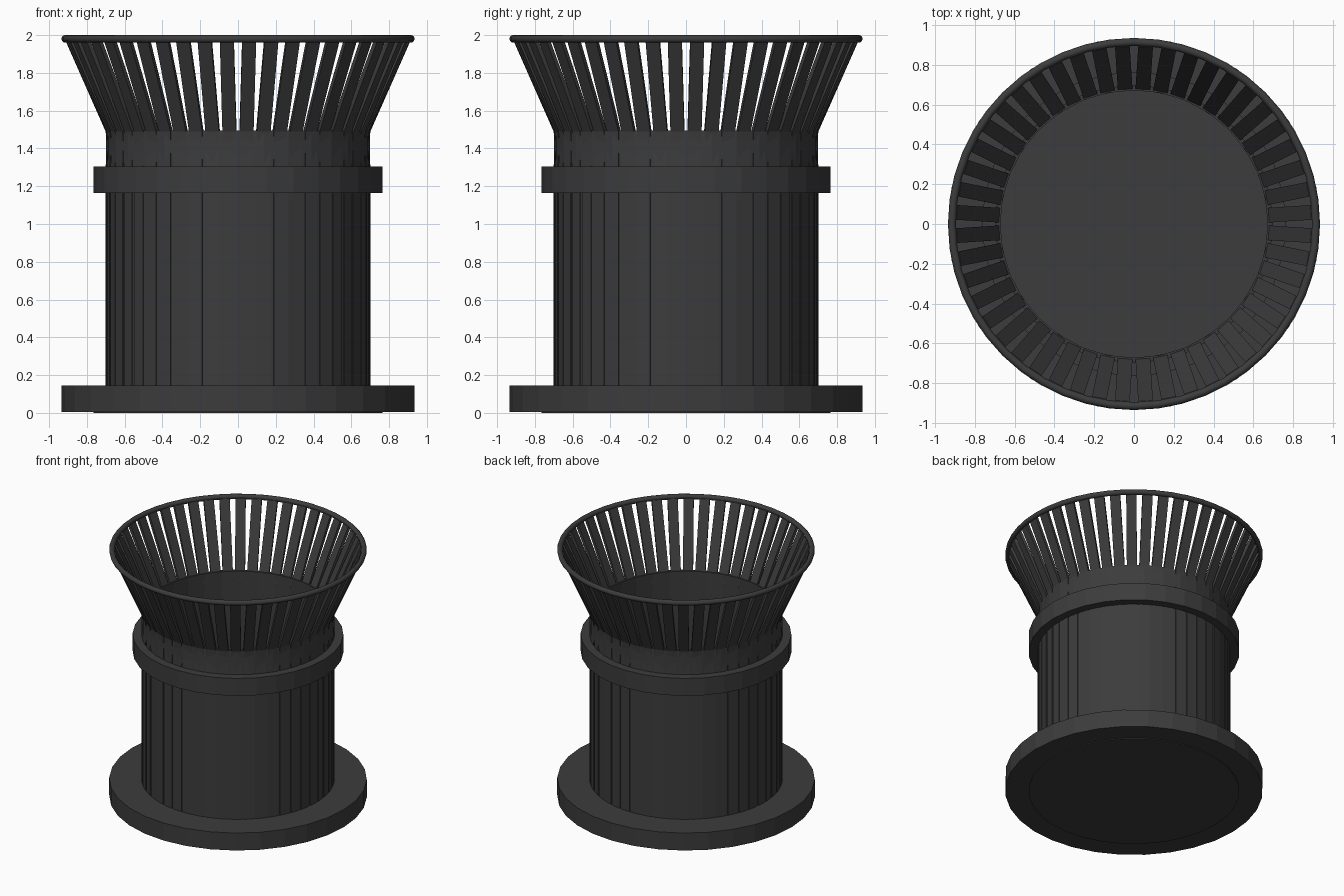
import bpy, bmesh, math

if "Cube" in bpy.data.objects:
    bpy.data.objects.remove(bpy.data.objects["Cube"])

mat = bpy.data.materials.new("dark_grey")
mat.diffuse_color = (0.045, 0.045, 0.045, 1)
mat.use_nodes = True
mat.node_tree.nodes["Principled BSDF"].inputs["Base Color"].default_value = mat.diffuse_color


def finish(name, bm, smooth=False):
    bmesh.ops.recalc_face_normals(bm, faces=bm.faces[:])
    me = bpy.data.meshes.new(name)
    bm.to_mesh(me)
    bm.free()
    me.materials.append(mat)
    for p in me.polygons:
        p.use_smooth = smooth
    ob = bpy.data.objects.new(name, me)
    bpy.context.collection.objects.link(ob)
    return ob


def disc(name, r, z0, z1, sides):
    bm = bmesh.new()
    rings = [[bm.verts.new((r * math.cos(2 * math.pi * i / sides),
                            r * math.sin(2 * math.pi * i / sides), z))
              for i in range(sides)] for z in (z0, z1)]
    for ring in rings:
        bm.faces.new(ring)
    for i in range(sides):
        j = (i + 1) % sides
        bm.faces.new((rings[0][i], rings[0][j], rings[1][j], rings[1][i]))
    return finish(name, bm)


def lathe(name, section, sides, smooth=False):
    """Revolve a closed (radius, z) section around z."""
    bm = bmesh.new()
    rings = [[bm.verts.new((r * math.cos(2 * math.pi * i / sides),
                            r * math.sin(2 * math.pi * i / sides), z))
              for r, z in section] for i in range(sides)]
    n = len(section)
    for i in range(sides):
        a, b = rings[i], rings[(i + 1) % sides]
        for k in range(n):
            m = (k + 1) % n
            bm.faces.new((a[k], b[k], b[m], a[m]))
    return finish(name, bm, smooth)


def tube(name, r_in, r_out, z0, z1, sides):
    return lathe(name, [(r_in, z0), (r_out, z0), (r_out, z1), (r_in, z1)], sides)


# Foot and base plate
disc("foot_pad", 0.765, 0.0, 0.03, 32)
disc("base_plate", 0.935, 0.006, 0.146, 32)

# Open inner liner and the band around the slats
tube("liner", 0.672, 0.699, 0.14, 1.495, 32)
tube("band", 0.69, 0.765, 1.165, 1.305, 32)

# Flared slats: upright below, leaning outwards above
COUNT, HALF = 48, 0.037
outer = [(0.70, 0.14), (0.70, 1.30), (0.694, 1.42), (0.70, 1.49), (0.915, 1.975)]
inner = [(r - 0.024, z) for r, z in outer]
bm = bmesh.new()
for s in range(COUNT):
    a = 2 * math.pi * (s + 0.5) / COUNT
    c, d = math.cos(a), math.sin(a)
    rows = [[bm.verts.new((r * c - w * d, r * d + w * c, z))
             for r, z, w in ((*i, -HALF), (*o, -HALF), (*o, HALF), (*i, HALF))]
            for o, i in zip(outer, inner)]
    bm.faces.new(rows[0])
    bm.faces.new(rows[-1])
    for p, q in zip(rows, rows[1:]):
        for k in range(4):
            m = (k + 1) % 4
            bm.faces.new((p[k], p[m], q[m], q[k]))
finish("slats", bm)

# Round rim rail
circle = [(0.915 + 0.02 * math.cos(t * math.pi / 6), 1.98 + 0.02 * math.sin(t * math.pi / 6))
          for t in range(12)]
lathe("rim_rail", circle, 48, smooth=True)
